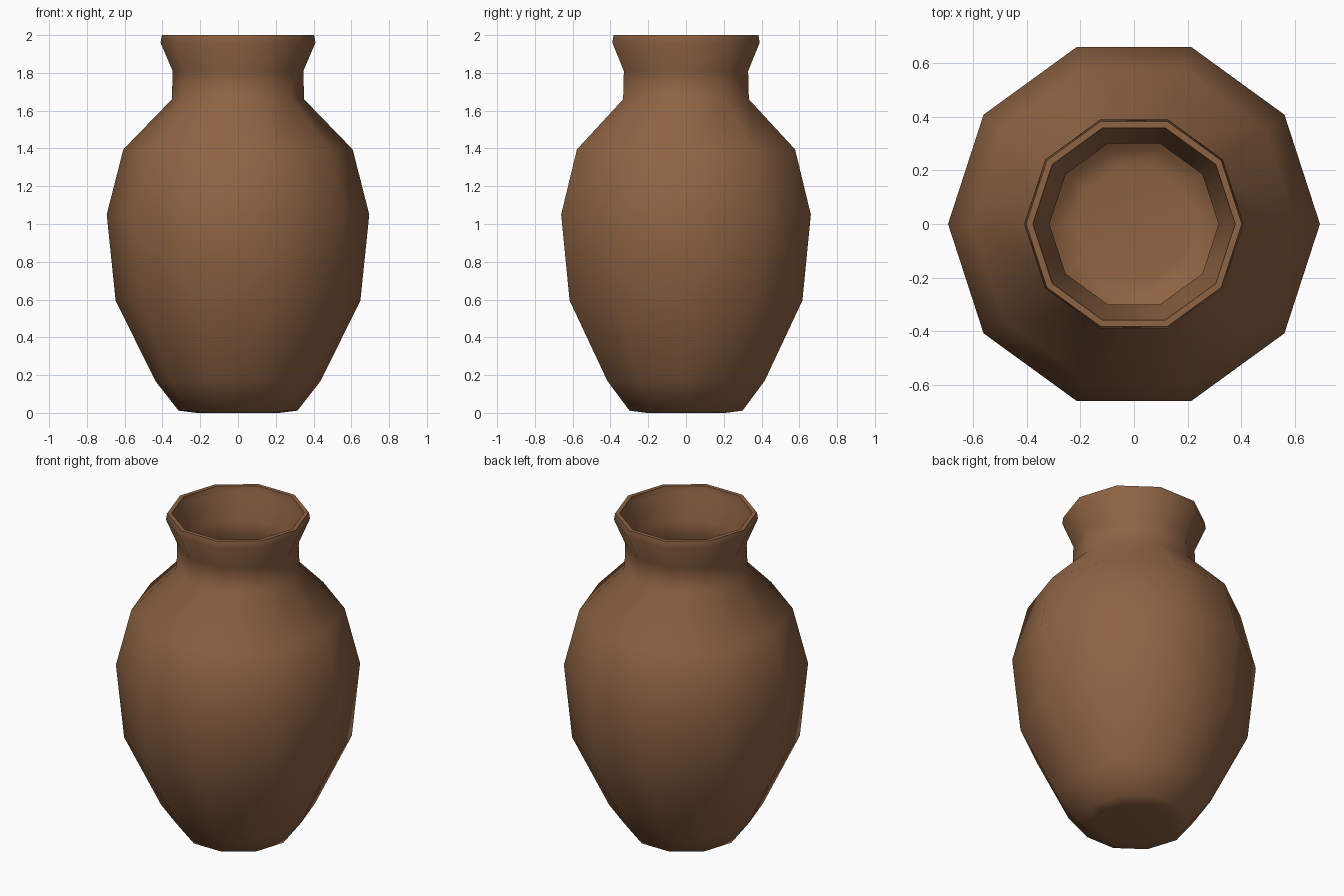
import bpy, bmesh, math

if "Cube" in bpy.data.objects:
    bpy.data.objects.remove(bpy.data.objects["Cube"])

SIDES = 10

# Clay colour
clay = bpy.data.materials.new("brown clay")
clay.diffuse_color = (0.27, 0.125, 0.056, 1)
clay.use_nodes = True
clay.node_tree.nodes["Principled BSDF"].inputs["Base Color"].default_value = clay.diffuse_color

# Profile (radius, height): outside from foot to rim, then back down inside
outside = [(0.22, 0.0), (0.315, 0.012), (0.438, 0.17), (0.648, 0.595), (0.695, 1.05),
           (0.607, 1.395), (0.35, 1.66), (0.346, 1.81), (0.41, 1.96), (0.403, 2.0)]
inside = [(0.378, 2.0), (0.374, 1.96), (0.316, 1.81), (0.318, 1.65), (0.578, 1.38),
          (0.663, 1.05), (0.617, 0.60), (0.41, 0.19), (0.29, 0.043), (0.22, 0.033)]

# Vase body: rings of the profile joined with quads, closed at foot and inner floor
bm = bmesh.new()
rings = []
for r, z in outside + inside:
    rings.append([bm.verts.new((r * math.cos(math.tau * i / SIDES),
                                r * math.sin(math.tau * i / SIDES), z))
                  for i in range(SIDES)])
for a, b in zip(rings, rings[1:]):
    for i in range(SIDES):
        j = (i + 1) % SIDES
        bm.faces.new((a[i], a[j], b[j], b[i]))
bm.faces.new(rings[0][::-1])
bm.faces.new(rings[-1])
bmesh.ops.recalc_face_normals(bm, faces=bm.faces)

mesh = bpy.data.meshes.new("vase")
bm.to_mesh(mesh)
bm.free()
mesh.materials.append(clay)
vase = bpy.data.objects.new("vase", mesh)
bpy.context.collection.objects.link(vase)

# Smooth sides, crisp rim
bpy.context.view_layer.objects.active = vase
vase.select_set(True)
bpy.ops.object.shade_smooth_by_angle(angle=math.radians(62))
